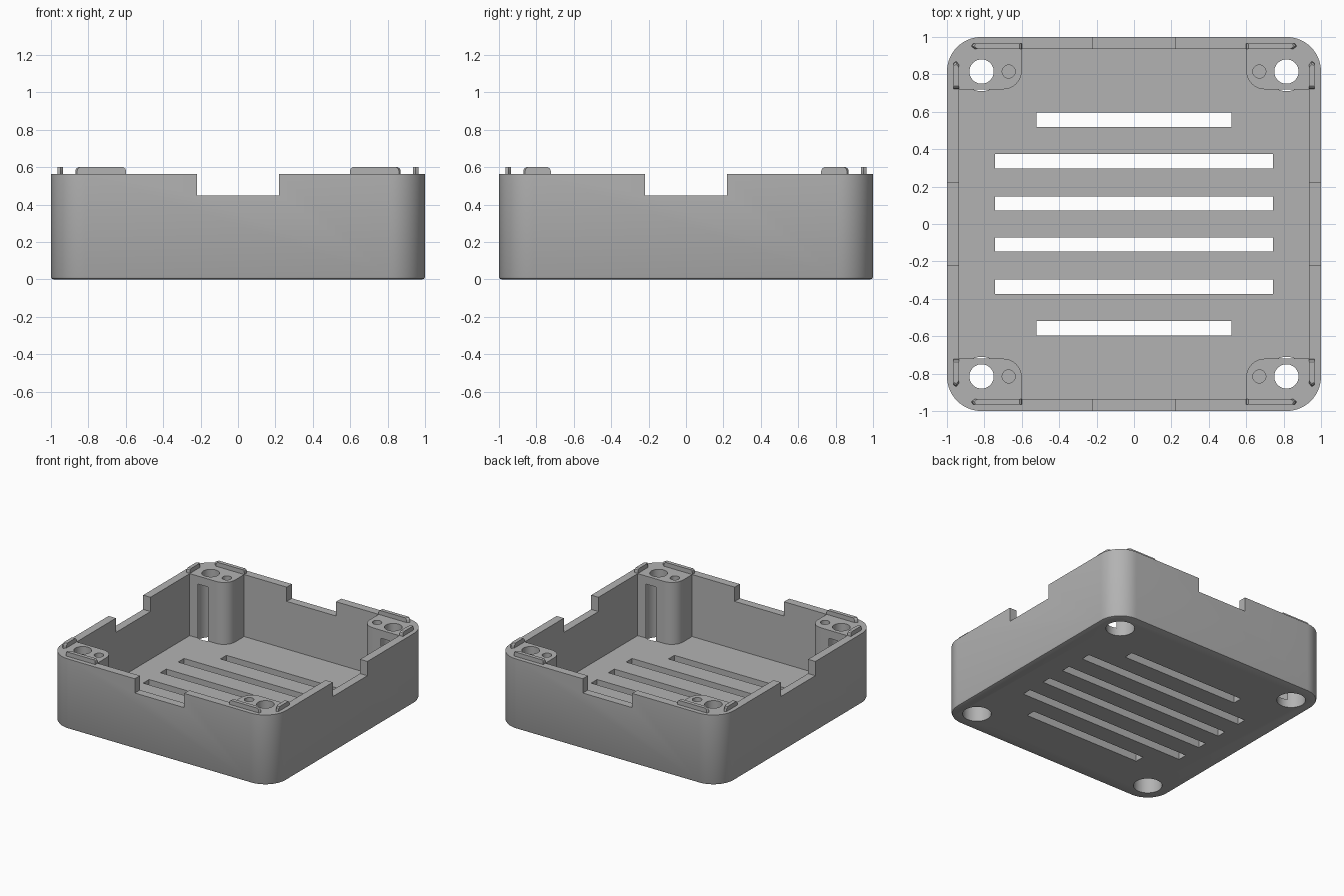
import bpy, bmesh, math

old = bpy.data.objects.get("Cube")
if old:
    bpy.data.objects.remove(old, do_unlink=True)

# One plain grey for everything
grey = bpy.data.materials.new("plain grey")
grey.use_nodes = True
COLOUR = (0.45, 0.45, 0.45, 1)
grey.diffuse_color = COLOUR
grey.node_tree.nodes["Principled BSDF"].inputs["Base Color"].default_value = COLOUR

HEIGHT, FLOOR, INNER = 0.565, 0.065, 0.935
HOLE = 0.815                      # screw hole centre
CORNERS = [(1, 1), (-1, 1), (-1, -1), (1, -1)]


def arc(cx, cy, r, start, end, n):
    angles = [math.radians(start + (end - start) * i / n) for i in range(n + 1)]
    return [(cx + r * math.cos(a), cy + r * math.sin(a)) for a in angles]


def loft(bm, rings):
    """Closed solid through (z, outline) rings with equal point counts."""
    loops = [[bm.verts.new((x, y, z)) for x, y in pts] for z, pts in rings]
    n = len(loops[0])
    for low, high in zip(loops, loops[1:]):
        for i in range(n):
            j = (i + 1) % n
            bm.faces.new((low[i], low[j], high[j], high[i]))
    bm.faces.new(loops[0][::-1])
    bm.faces.new(loops[-1])


def prism(bm, pts, z0, z1):
    loft(bm, [(z0, pts), (z1, pts)])


def block(bm, hx, y0, y1, z0, z1):
    prism(bm, [(-hx, y0), (hx, y0), (hx, y1), (-hx, y1)], z0, z1)


def disc(bm, x, y, r, z0, z1, n=48):
    prism(bm, arc(x, y, r, 0, 360, n)[:-1], z0, z1)


def finish(bm, name):
    bmesh.ops.recalc_face_normals(bm, faces=bm.faces)
    mesh = bpy.data.meshes.new(name)
    bm.to_mesh(mesh)
    bm.free()
    mesh.materials.append(grey)
    obj = bpy.data.objects.new(name, mesh)
    bpy.context.collection.objects.link(obj)
    return obj


def activate(obj):
    bpy.ops.object.select_all(action='DESELECT')
    obj.select_set(True)
    bpy.context.view_layer.objects.active = obj


def cut(target, bm):
    cutter = finish(bm, "cutter")
    cutter.hide_render = True
    mod = target.modifiers.new("cut", 'BOOLEAN')
    mod.operation, mod.solver, mod.object = 'DIFFERENCE', 'EXACT', cutter
    activate(target)
    bpy.ops.object.modifier_apply(modifier=mod.name)
    bpy.data.objects.remove(cutter, do_unlink=True)


def rounded_square(inset):
    c, pts = HOLE, []
    for k, (sx, sy) in enumerate(CORNERS):
        pts += arc(sx * c, sy * c, 0.185 - inset, 90 * k, 90 * k + 90, 14)
    return pts


# Tray body with a softened bottom edge
bm = bmesh.new()
loft(bm, [(0, rounded_square(0.015)), (0.004, rounded_square(0.005)),
          (0.015, rounded_square(0)), (HEIGHT, rounded_square(0))])
tray = finish(bm, "tray")

# Cavity that leaves a rounded post in each corner
post = [(INNER, 0.72)] + arc(0.7, 0.82, 0.1, 270, 180, 10) + [(0.6, INNER)]
outline = []
for sx, sy in CORNERS:
    pts = [(sx * x, sy * y) for x, y in post]
    outline += pts if sx * sy > 0 else pts[::-1]
bm = bmesh.new()
prism(bm, outline, FLOOR, 1)
cut(tray, bm)

# Notches in the middle of the four walls
bm = bmesh.new()
block(bm, 0.22, -1.1, 1.1, 0.45, 1)
cut(tray, bm)
bm = bmesh.new()
block(bm, 1.1, -0.22, 0.22, 0.45, 1)
cut(tray, bm)

# Ventilation slots in the floor
bm = bmesh.new()
for y, hx in ((0.557, 0.52), (0.335, 0.743), (0.11, 0.743)):
    for s in (1, -1):
        block(bm, hx, s * y - 0.038, s * y + 0.038, -0.1, 0.2)
cut(tray, bm)

# Wide screw wells from below, breaking through the side of each post
bm = bmesh.new()
for sx, sy in CORNERS:
    disc(bm, sx * HOLE, sy * HOLE, 0.105, -0.1, 0.5)
cut(tray, bm)

# Screw holes through the post tops, and small blind holes beside them
bm = bmesh.new()
for sx, sy in CORNERS:
    disc(bm, sx * HOLE, sy * HOLE, 0.065, 0.4, 1)
    disc(bm, sx * 0.67, sy * HOLE, 0.035, 0.3, 1, 32)
cut(tray, bm)


# Raised lips along the corners, tapered at the outer end
def lip(start, inset):
    a, b = start + inset, 0.87 - inset
    return [(a, 0.935), (b - 0.02, 0.935), (b, 0.95), (b - 0.01, 0.965), (a, 0.965)]


bm = bmesh.new()
for sx, sy in CORNERS:
    for start, swap in ((0.598, False), (0.723, True)):
        rings = []
        for z, inset in ((0.555, 0), (0.58, 0), (0.592, 0.004), (0.6, 0.015)):
            pts = lip(start, inset)
            if swap:
                pts = [(y, x) for x, y in pts]
            rings.append((z, [(sx * x, sy * y) for x, y in pts]))
        loft(bm, rings)
lips = finish(bm, "corner_lips")

# Smooth curved walls, keep edges crisp
for obj in (tray, lips):
    activate(obj)
    bpy.ops.object.shade_smooth_by_angle(angle=math.radians(30))
